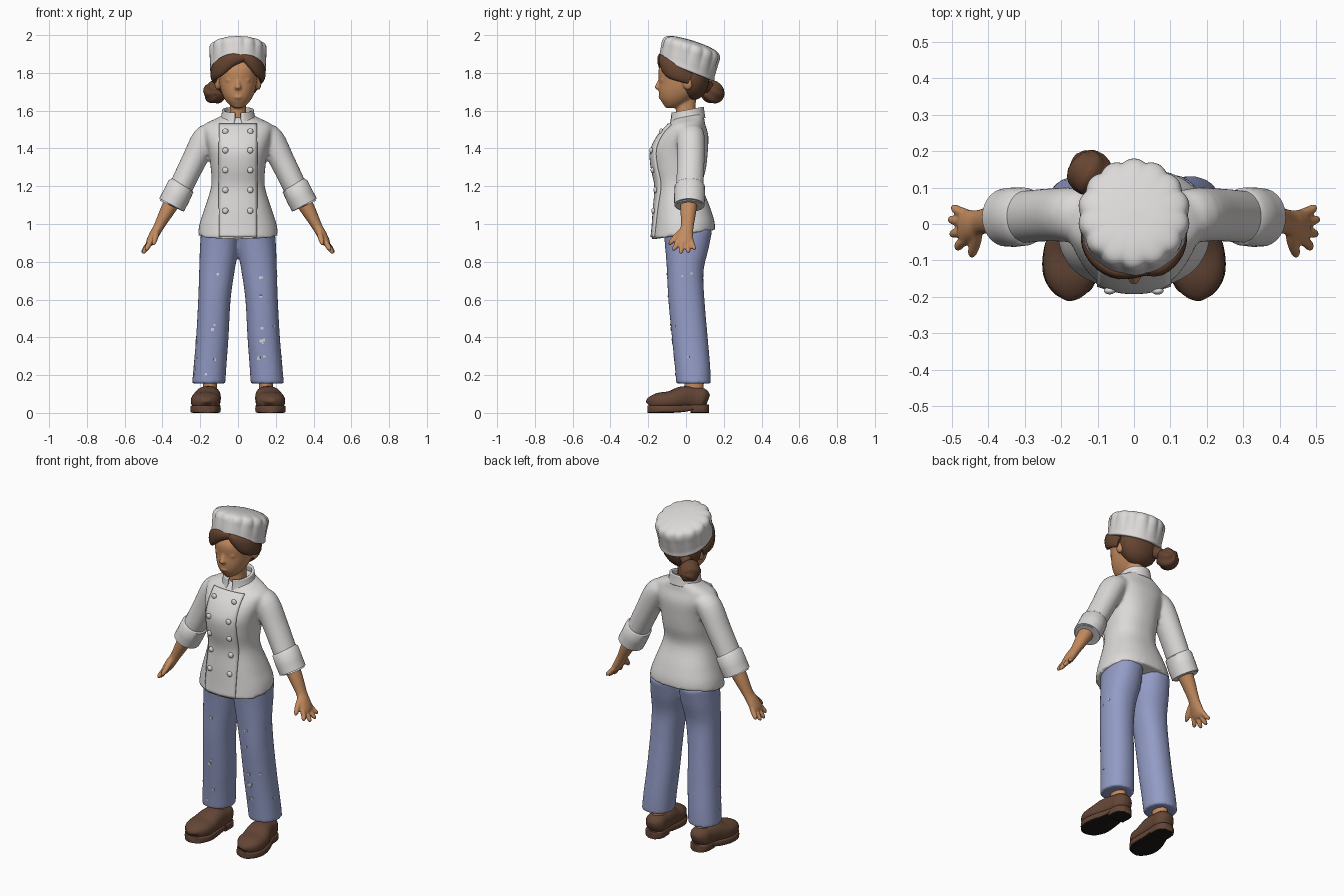
import bpy, bmesh, math, random
from mathutils import Vector, Matrix

if "Cube" in bpy.data.objects:
    bpy.data.objects.remove(bpy.data.objects["Cube"])
random.seed(4)
X, Y, Z = Vector((1, 0, 0)), Vector((0, 1, 0)), Vector((0, 0, 1))
SIDES = (("left", 1), ("right", -1))


def material(name, r, g, b):
    m = bpy.data.materials.new(name)
    m.use_nodes = True
    m.diffuse_color = (r, g, b, 1)
    node = m.node_tree.nodes["Principled BSDF"]
    node.inputs["Base Color"].default_value = (r, g, b, 1)
    node.inputs["Roughness"].default_value = 0.8
    return m


WHITE = material("white cloth", 0.72, 0.70, 0.69)
BLUE = material("blue cloth", 0.29, 0.33, 0.56)
SKIN = material("skin", 0.55, 0.26, 0.115)
HAIR = material("brown hair", 0.13, 0.058, 0.03)
LEATHER = material("brown leather", 0.125, 0.06, 0.036)
SOLE = material("black rubber", 0.012, 0.01, 0.009)


def resample(keys, steps):
    """Smooth the rows of key values with a Catmull-Rom curve."""
    out = []
    for i in range(len(keys) - 1):
        p = [keys[max(0, min(len(keys) - 1, i + k))] for k in (-1, 0, 1, 2)]
        for s in range(steps):
            t = s / steps
            out.append([b + 0.5 * t * (c - a + t * (2*a - 5*b + 4*c - d + t * (3*(b - c) + d - a)))
                        for a, b, c, d in zip(*p)])
    return out + [list(keys[-1])]


def loft(bm, keys, ref=None, seg=28, steps=4, power=2.0, waves=0, gap=None, mirror=1):
    """Skin rings (x, y, z, a, b, slope, wave); ref makes them follow the path."""
    keys = [tuple(k) + (0,) * (7 - len(k)) for k in keys]
    rows = resample(keys, steps)
    centres = [Vector((r[0] * mirror, r[1], r[2])) for r in rows]
    rings, last = [], len(rows) - 1
    for i, (c, r) in enumerate(zip(centres, rows)):
        side, up = X, Vector((0, 1, r[5]))
        if ref:
            t = (centres[min(i + 1, last)] - centres[max(i - 1, 0)]).normalized()
            up = (ref - t * ref.dot(t)).normalized()
            side = up.cross(t)
        ring = []
        for k in range(seg):
            ang = 2 * math.pi * k / seg
            if gap:
                ang = -math.pi / 2 + gap + (2 * math.pi - 2 * gap) * k / (seg - 1)
            co, si = math.cos(ang), math.sin(ang)
            size = 1 - r[6] * (1 - abs(math.sin(ang * waves / 2)))
            ca = math.copysign(abs(co) ** (2 / power), co) * max(r[3], 0.001) * size
            sa = math.copysign(abs(si) ** (2 / power), si) * max(r[4], 0.001) * size
            ring.append(bm.verts.new(c + side * ca + up * sa))
        rings.append(ring)
    for a, b in zip(rings, rings[1:]):
        for k in range(seg - 1 if gap else seg):
            n = (k + 1) % seg
            bm.faces.new((a[k], a[n], b[n], b[k]))
    if not gap:
        bm.faces.new(rings[0][::-1])
        bm.faces.new(rings[-1])


def ball(bm, centre, radii, rot=None):
    m = Matrix.Translation(centre) @ (rot or Matrix()) @ Matrix.Diagonal((*radii, 1))
    return bmesh.ops.create_uvsphere(bm, u_segments=20, v_segments=12, radius=1, matrix=m)["verts"]


def finish(bm, name, mats, rule=None, voxel=0, smooth=0, thick=0, angle=50):
    bmesh.ops.recalc_face_normals(bm, faces=bm.faces[:])
    for f in bm.faces:
        f.smooth = True
        f.material_index = rule(f) if rule else 0
    me = bpy.data.meshes.new(name)
    bm.to_mesh(me)
    bm.free()
    me.set_sharp_from_angle(angle=math.radians(angle))
    for m in mats:
        me.materials.append(m)
    ob = bpy.data.objects.new(name, me)
    bpy.context.collection.objects.link(ob)
    if thick:
        mod = ob.modifiers.new("thickness", "SOLIDIFY")
        mod.thickness, mod.offset = thick, 0
    if voxel:
        mod = ob.modifiers.new("blend", "REMESH")
        mod.mode, mod.voxel_size, mod.use_smooth_shade = "VOXEL", voxel, True
    if smooth:
        mod = ob.modifiers.new("soften", "SMOOTH")
        mod.factor, mod.iterations = 0.5, smooth
    return ob


def part(name, mat, keys, **kw):
    extra = {k: kw.pop(k) for k in ("thick", "angle") if k in kw}
    bm = bmesh.new()
    loft(bm, keys, **kw)
    return finish(bm, name, [mat], **extra)


# Coat body and sleeves blended together
bm = bmesh.new()
loft(bm, [(0, -.013, .943, .212, .168, .15), (0, -.012, 1.0, .204, .162, .1),
          (0, -.02, 1.08, .178, .148, .05), (0, -.035, 1.2, .142, .124),
          (0, -.036, 1.3, .145, .143), (0, -.033, 1.39, .158, .149),
          (0, -.012, 1.47, .178, .13), (0, .003, 1.525, .178, .098, .05),
          (0, .01, 1.558, .115, .085, .12), (0, .01, 1.575, .08, .075, .2)], seg=40, power=2.3)
for _, s in SIDES:
    loft(bm, [(.125, .02, 1.485, .05, .07), (.172, .025, 1.452, .07, .075),
              (.236, .025, 1.33, .066, .073), (.3, .02, 1.2, .063, .072),
              (.325, .02, 1.15, .06, .07)], ref=Y, mirror=s)
coat = finish(bm, "coat", [WHITE], voxel=.01, smooth=4)

# Trousers: two legs blended at the hips
bm = bmesh.new()
for _, s in SIDES:
    loft(bm, [(.155, .04, .155, .088, .092), (.148, .034, .25, .087, .094), (.136, .02, .4, .086, .095),
              (.125, .002, .6, .086, .096), (.112, -.004, .75, .094, .097),
              (.1, .005, .87, .102, .115), (.095, .01, .97, .1, .13)], mirror=s, power=2.2)
trousers = finish(bm, "trousers", [BLUE], voxel=.01, smooth=4)

# Head, nose, ears, eyelids, lips and neck blended together
bm = bmesh.new()
loft(bm, [(0, -.08, 1.614, .02, .028), (0, -.066, 1.63, .045, .052), (0, -.052, 1.66, .07, .084),
          (0, -.036, 1.70, .089, .108), (0, -.03, 1.75, .1, .113), (0, -.025, 1.82, .105, .12),
          (0, -.02, 1.88, .08, .09)], power=2.1)
loft(bm, [(0, .015, 1.5, .06, .06), (0, 0, 1.58, .044, .052), (0, .0, 1.7, .045, .055)])
loft(bm, [(0, -.132, 1.775, .008, .012), (0, -.143, 1.745, .011, .014),
          (0, -.148, 1.722, .017, .02), (0, -.14, 1.71, .012, .01)], seg=14)
ball(bm, (0, -.133, 1.672), (.024, .013, .011))
for _, s in SIDES:
    ball(bm, (.108 * s, .01, 1.745), (.016, .026, .036))
    ball(bm, (.042 * s, -.122, 1.762), (.022, .014, .012))
finish(bm, "head", [SKIN], voxel=.0065, smooth=3)

# Hair: back mass, swept fringe, bun with its tie
bm = bmesh.new()
ball(bm, (0, .035, 1.775), (.122, .09, .12))
locks = ([(.04, -.122, 1.885, .018, .02), (-.04, -.132, 1.865, .02, .036), (-.1, -.1, 1.825, .02, .045),
          (-.128, -.045, 1.795, .018, .04), (-.118, .02, 1.77, .015, .03)],
         [(.02, -.122, 1.888, .018, .016), (.07, -.122, 1.86, .02, .032), (.112, -.085, 1.82, .02, .045),
          (.128, -.035, 1.795, .018, .04), (.118, .02, 1.77, .015, .03)])
for lock in locks:
    loft(bm, lock, ref=Z, seg=16)
loft(bm, [(-.04, .07, 1.755, .04, .045), (-.075, .105, 1.735, .03, .034), (-.11, .135, 1.705, .03, .035)],
     ref=Z, seg=16)
finish(bm, "hair", [HAIR])
bm = bmesh.new()
ball(bm, (0, 0, 0), (.061, .06, .063), Matrix.Rotation(.9, 4, "X"))
bmesh.ops.subdivide_edges(bm, edges=bm.edges[:], cuts=1, use_grid_fill=True)
for v in bm.verts:
    twist = math.atan2(v.co.z, v.co.x)
    v.co = v.co * (1 + .05 * math.sin(5 * twist + 60 * v.co.y)) + Vector((-.122, .14, 1.698))
finish(bm, "hair_bun", [HAIR], angle=70)

# Pleated cap, tilted backwards
part("cap", WHITE, [(0, .004, 1.818, .1, .1, -.4), (0, .002, 1.814, .145, .143, -.4), (0, .006, 1.84, .148, .146, -.4, .01),
                    (0, .018, 1.89, .152, .15, -.36, .035), (0, .028, 1.928, .154, .152, -.32, .06),
                    (0, .033, 1.952, .136, .134, -.31, .05), (0, .033, 1.967, .08, .08, -.31, .02),
                    (0, .033, 1.972, .004, .004, -.31)], seg=112, waves=14, angle=60)

# Stand collar, open at the throat
part("collar", WHITE, [(0, .008, 1.545, .09, .088, .18), (0, .008, 1.575, .081, .083, .2),
                       (0, .008, 1.604, .077, .08, .2)], gap=.2, seg=36, thick=.014)

# Front panel laid over the coat, with two rows of buttons
dg = bpy.context.evaluated_depsgraph_get()
coat_eval, trousers_eval = coat.evaluated_get(dg), trousers.evaluated_get(dg)


def coat_front(x, z):
    hit, p, _, _ = coat_eval.ray_cast(Vector((x, -1, z)), Y)
    return p.y if hit else -.17


bm = bmesh.new()
cols, lines = 12, 40
grid = []
for j in range(lines + 1):
    z = 1.528 - .598 * j / lines
    row = [-.1 + .2 * i / cols for i in range(cols + 1)]
    grid.append([bm.verts.new((x, coat_front(x, z) - .004, z)) for x in row])
for a, b in zip(grid, grid[1:]):
    for i in range(cols):
        bm.faces.new((a[i], a[i + 1], b[i + 1], b[i]))
finish(bm, "coat_panel", [WHITE], thick=.01)
bm = bmesh.new()
for z in (1.49, 1.39, 1.285, 1.18, 1.07):
    for x in (-.067, .065):
        ball(bm, (x, coat_front(x, z) - .012, z), (.016, .01, .016))
finish(bm, "buttons", [WHITE])

# Paint spots on the trousers
bm = bmesh.new()
for i in range(26):
    z = random.choice((.22, .3, .37, .45, .6, .72)) + random.uniform(-.02, .02)
    s = random.choice((1, -1))
    start, ray = Vector((s * random.uniform(.1, .19), -1, z)), Y
    if i % 3 == 0:
        start, ray = Vector((s, random.uniform(-.03, .07), z)), -X * s
    hit, p, n, _ = trousers_eval.ray_cast(start, ray)
    if hit:
        m = Matrix.Translation(p) @ n.to_track_quat("Z", "Y").to_matrix().to_4x4()
        w = random.uniform(.007, .017)
        bmesh.ops.create_cube(bm, size=1, matrix=m @ Matrix.Diagonal((w, w, .005, 1)))
finish(bm, "paint_spots", [WHITE])

for label, s in SIDES:
    # Turned-back cuff
    part(label + "_cuff", WHITE, [(.296, .02, 1.21, .062, .07), (.302, .02, 1.2, .073, .08),
                                  (.328, .019, 1.145, .074, .082), (.352, .018, 1.1, .074, .08),
                                  (.354, .018, 1.096, .066, .072), (.345, .018, 1.115, .055, .06)],
         ref=Vector((0, 1, 0)), steps=1, mirror=s)
    # Forearm, palm, fingers and thumb
    bm = bmesh.new()
    loft(bm, [(.34, .015, 1.13, .045, .047), (.38, .012, 1.06, .037, .041), (.42, .006, .985, .027, .034),
              (.443, -.003, .945, .026, .042), (.464, -.008, .907, .022, .047), (.474, -.008, .888, .015, .042)],
         ref=Y, mirror=s)
    for y0, y1, x1, z1 in ((-.044, -.064, .484, .858), (-.02, -.027, .498, .842),
                           (.006, .012, .502, .846), (.028, .044, .494, .862)):
        loft(bm, [(.46, y0, .912, .014, .013), ((.47 + x1) / 2, (y0 + y1) / 2, (.905 + z1) / 2, .014, .0135),
                  (x1, y1, z1 + .01, .011, .011), (x1 + .001, y1, z1, .004, .004)], ref=Y, seg=12, mirror=s)
    loft(bm, [(.43, -.015, .968, .018, .016), (.436, -.05, .935, .016, .016),
              (.444, -.078, .905, .013, .013), (.446, -.09, .89, .005, .005)], ref=X, seg=12, mirror=s)
    finish(bm, label + "_hand", [SKIN], voxel=.005, smooth=2)
    # Ankle, clog and its two-piece sole
    part(label + "_ankle", SKIN, [(.15, .04, .08, .04, .054), (.148, .043, .13, .036, .05),
                                  (.148, .043, .2, .04, .054)], mirror=s)
    part(label + "_clog", LEATHER, [(.166, -.198, .046, .015, .015), (.168, -.188, .052, .044, .032),
                                    (.172, -.145, .06, .073, .046), (.17, -.08, .066, .078, .05),
                                    (.16, -.02, .08, .07, .06), (.152, .04, .078, .06, .06),
                                    (.148, .09, .074, .055, .055), (.147, .116, .066, .025, .03)],
         ref=Z, power=2.4, mirror=s)
    bm = bmesh.new()
    loft(bm, [(.166, -.2, .02, .022, .02), (.168, -.187, .02, .05, .02), (.172, -.14, .02, .077, .02),
              (.17, -.08, .02, .079, .02), (.16, -.01, .024, .066, .018), (.154, .03, .03, .058, .014)],
         ref=Z, power=7, mirror=s)
    loft(bm, [(.152, .025, .022, .058, .022), (.15, .07, .022, .058, .022), (.148, .1, .022, .05, .022),
              (.147, .12, .022, .025, .022)], ref=Z, power=7, mirror=s)
    finish(bm, label + "_sole", [LEATHER, SOLE], rule=lambda f: int(f.normal.z < -.5))
